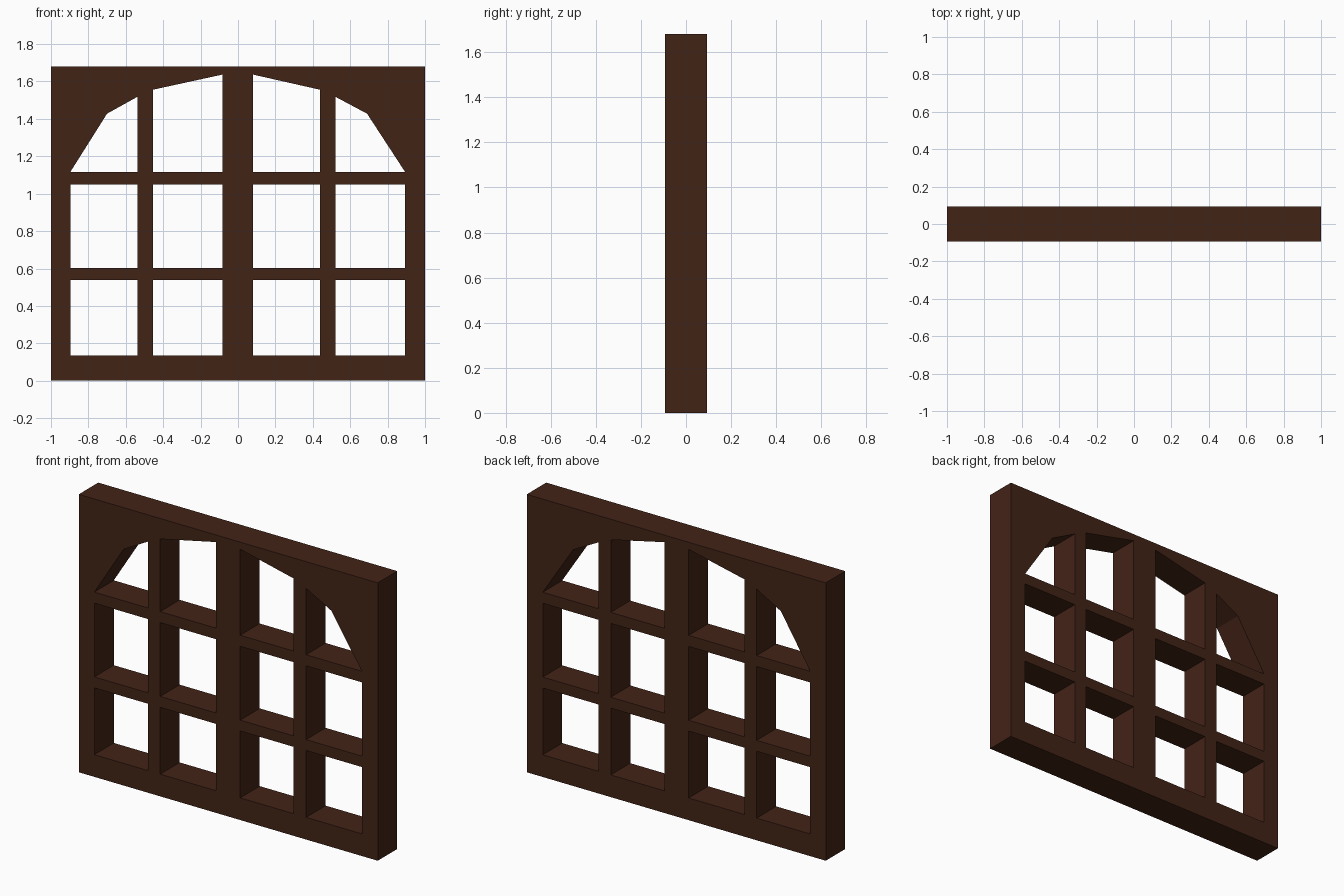
import bpy
import math

if "Cube" in bpy.data.objects:
    bpy.data.objects.remove(bpy.data.objects["Cube"])

HEIGHT, HALF_DEPTH = 1.68, 0.093
COLUMNS = [(-0.896, -0.538), (-0.455, -0.083), (0.08, 0.438), (0.521, 0.893)]
ROWS = [(0.134, 0.538), (0.604, 1.05)]
ARCH_BASE = 1.117
# underside of the faceted arch above each column, left to right
ARCH = [
    [(-0.70, 1.428), (-0.538, 1.518)],
    [(-0.455, 1.556), (-0.083, 1.637)],
    [(0.08, 1.637), (0.438, 1.556)],
    [(0.521, 1.518), (0.69, 1.428)],
]

curve = bpy.data.curves.new("window_frame", 'CURVE')
curve.dimensions = '2D'
curve.fill_mode = 'BOTH'
curve.extrude = HALF_DEPTH


def outline(points):
    """Add a closed straight-sided loop; loops inside another become holes."""
    spline = curve.splines.new('POLY')
    spline.points.add(len(points) - 1)
    for p, (x, z) in zip(spline.points, points):
        p.co = (x, z, 0, 1)
    spline.use_cyclic_u = True


def rectangle(x0, x1, z0, z1):
    outline([(x0, z0), (x1, z0), (x1, z1), (x0, z1)])


# outer frame
rectangle(-1, 1, 0, HEIGHT)

# rectangular panes, then the arched top pane of each column
for i, ((x0, x1), arch) in enumerate(zip(COLUMNS, ARCH)):
    for z0, z1 in ROWS:
        rectangle(x0, x1, z0, z1)
    outline([(x0, ARCH_BASE)] + arch + [(x1, ARCH_BASE)])

# stand the profile upright and turn it into a mesh
frame = bpy.data.objects.new("window_frame", curve)
bpy.context.collection.objects.link(frame)
frame.rotation_euler.x = math.pi / 2
bpy.context.view_layer.objects.active = frame
frame.select_set(True)
bpy.ops.object.convert(target='MESH')
bpy.ops.object.transform_apply(location=False, rotation=True, scale=False)
bpy.ops.object.mode_set(mode='EDIT')
bpy.ops.mesh.select_all(action='SELECT')
bpy.ops.mesh.remove_doubles(threshold=0.0005)
bpy.ops.mesh.normals_make_consistent(inside=False)
bpy.ops.object.mode_set(mode='OBJECT')
bpy.ops.object.shade_flat()

# dark brown wood
wood = bpy.data.materials.new("dark_wood")
wood.diffuse_color = (0.055, 0.017, 0.008, 1)
wood.use_nodes = True
wood.node_tree.nodes["Principled BSDF"].inputs["Base Color"].default_value = wood.diffuse_color
frame.data.materials.clear()
frame.data.materials.append(wood)
